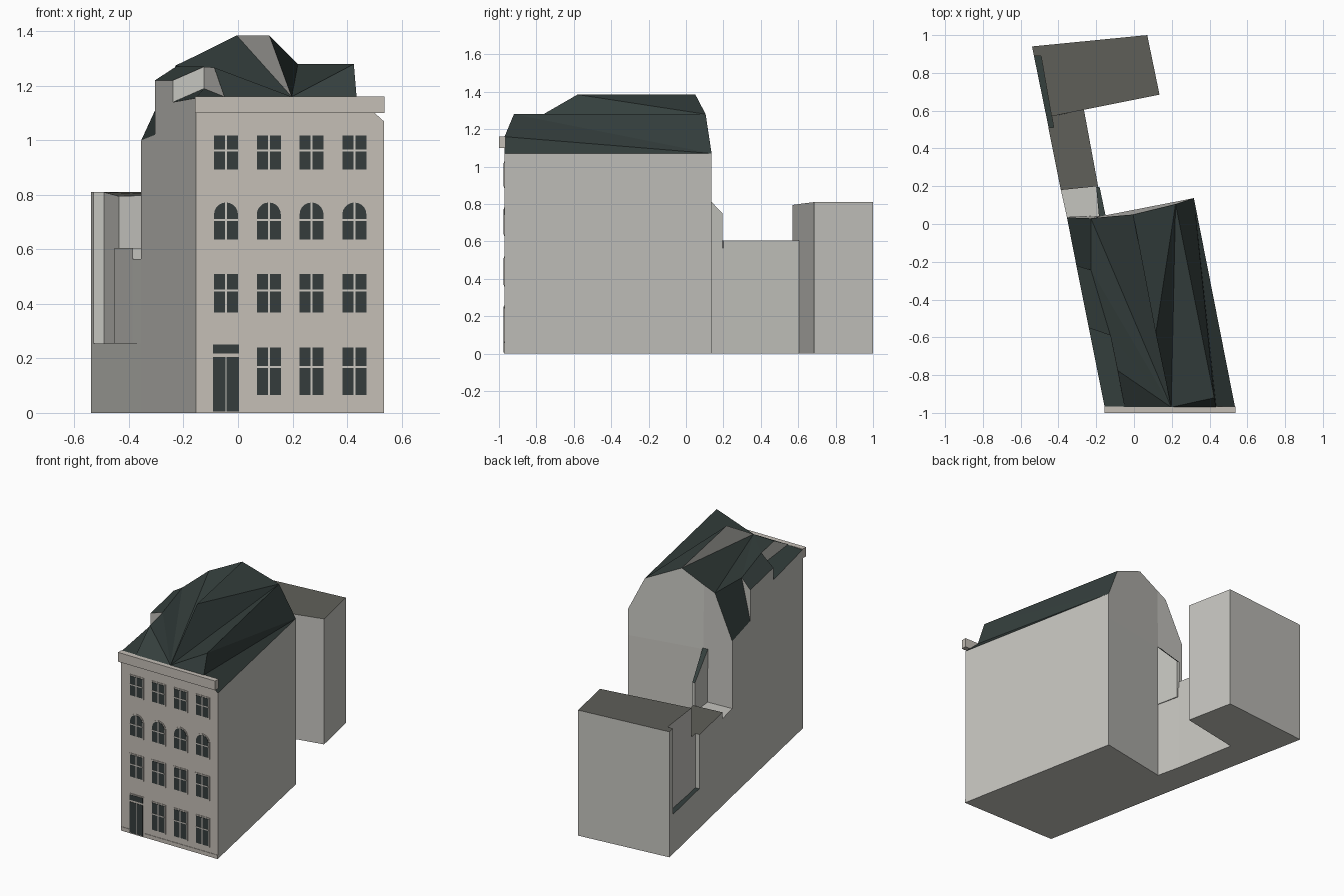
import bpy, bmesh, math
from mathutils import Vector

if "Cube" in bpy.data.objects:
    bpy.data.objects.remove(bpy.data.objects["Cube"])


def material(name, color):
    m = bpy.data.materials.new(name)
    m.diffuse_color = (*color, 1)
    m.use_nodes = True
    bsdf = next(n for n in m.node_tree.nodes if n.type == 'BSDF_PRINCIPLED')
    bsdf.inputs["Base Color"].default_value = (*color, 1)
    bsdf.inputs["Roughness"].default_value = 0.9
    return m


WALL = material("grey plaster", (0.56, 0.555, 0.52))
FACADE = material("warm stone", (0.56, 0.52, 0.47))
TRIM = material("pale trim", (0.60, 0.57, 0.53))
SLATE = material("dark slate", (0.035, 0.05, 0.047))
FLAT = material("flat roof grey", (0.115, 0.115, 0.10))
GLASS = material("dark glass", (0.036, 0.046, 0.046))


def build(name, verts, faces, mats):
    """faces: list of (vertex indices, material index)"""
    bm = bmesh.new()
    vs = [bm.verts.new(v) for v in verts]
    for idx, mat in faces:
        bm.faces.new([vs[i] for i in idx]).material_index = mat
    bmesh.ops.recalc_face_normals(bm, faces=bm.faces)
    mesh = bpy.data.meshes.new(name)
    bm.to_mesh(mesh)
    bm.free()
    for m in mats:
        mesh.materials.append(m)
    ob = bpy.data.objects.new(name, mesh)
    bpy.context.collection.objects.link(ob)
    return ob


def loft(name, low, high, mats):
    """Closed solid between two matching outlines; the last material covers the high end"""
    n = len(low)
    faces = [([i, (i + 1) % n, n + (i + 1) % n, n + i], 0) for i in range(n)]
    faces += [(list(range(n)), 0), (list(range(n, 2 * n)), len(mats) - 1)]
    return build(name, low + high, faces, mats)


def prism(name, outline, z0, tops, *mats):
    tops = tops if isinstance(tops, list) else [tops] * len(outline)
    return loft(name, [(x, y, z0) for x, y in outline],
                [(x, y, z) for (x, y), z in zip(outline, tops)], mats)


FRONT = -0.97


def plate(name, outline, depth, mat):
    """Thin plate standing on the front wall, outline in x and z"""
    return loft(name, [(x, FRONT, z) for x, z in outline],
                [(x, FRONT - depth, z) for x, z in outline], [mat])


def rect(x0, x1, z0, z1):
    return [(x0, z0), (x1, z0), (x1, z1), (x0, z1)]


def arch(cx, half, z0, z1):
    pts = [(cx - half, z0), (cx + half, z0)]
    return pts + [(cx + half * math.cos(math.pi * i / 10),
                   z1 - half + half * math.sin(math.pi * i / 10)) for i in range(11)]


def side_x(y):
    """x of the slanting party wall"""
    return -0.155 - 0.2016 * (y - FRONT)


# Main house: named corners, then walls and roof planes
P = {
    # ground, and the back wall at ledge height
    "g0": (-0.155, FRONT, 0), "g1": (0.535, FRONT, 0), "g2": (0.317, 0.137, 0),
    "g3": (-0.155, 0.045, 0), "g4": (-0.355, 0.035, 0),
    "h2": (0.317, 0.137, 0.9), "h3": (-0.155, 0.045, 0.9),
    # right eave and lower right ridge
    "d0": (0.535, FRONT, 1.07), "d1": (0.435, FRONT, 1.16), "d2": (0.425, -0.92, 1.28),
    "b0": (0.317, 0.137, 1.07), "b2": (0.22, 0.105, 1.28),
    # front valley point and main ridge
    "a": (0.197, FRONT, 1.16), "r1": (0.115, -0.58, 1.385), "r2": (-0.005, 0.05, 1.385),
    # rear left slope
    "k": (-0.155, 0.037, 1.31), "p": (-0.228, 0.03, 1.275), "l": (-0.355, 0.035, 1.0),
    "q": (-0.228, -0.243, 1.27),
    # left dormer and front left slope
    "w0": (-0.155, FRONT, 1.155), "e0": (-0.05, FRONT, 1.16), "e1": (-0.087, -0.775, 1.267),
    "e2": (-0.125, -0.59, 1.27), "e3": (-0.125, -0.59, 1.19),
    "f0": (-0.239, -0.55, 1.14), "f1": (-0.239, -0.55, 1.22),
    "f2": (-0.305, -0.22, 1.22), "f3": (-0.305, -0.22, 1.02),
}
WALLS = ["g0 g1 g2 g3 g4", "g1 g2 h2 b0 d0", "g2 g3 h3 h2", "h2 h3 k r2 b2 b0",
         "g3 g4 l p k h3", "g4 g0 w0 f0 f1 f2 f3 l", "f0 e3 e2 f1", "e0 e1 e2 e3",
         "f2 q f3", "a r1 r2"]
STREET = ["g0 g1 d0 d1 a e0 w0"]
ROOF = ["w0 e0 e3 f0", "d0 b0 d1", "d1 b0 d2", "d2 b0 b2", "d1 d2 a", "d2 b2 a",
        "b2 r1 a", "b2 r2 r1", "a r2 k p", "a p q", "a q e2", "a e2 e1", "a e1 e0",
        "e2 q f2 f1", "l f3 q p"]
keys = list(P)
house_faces = [([keys.index(k) for k in f.split()], mat)
               for mat, group in enumerate((WALLS, STREET, ROOF)) for f in group]
build("main_house", list(P.values()), house_faces, [WALL, FACADE, SLATE])

# Cornice and plinth
loft("cornice", [(x, FRONT + 0.005, z) for x, z in rect(-0.157, 0.537, 1.10, 1.16)],
     [(x, -1.0, z) for x, z in rect(-0.157, 0.537, 1.10, 1.16)], [FACADE])
plate("plinth", rect(-0.155, 0.535, 0, 0.025), 0.003, FACADE)

# Windows: bottom, top, transom bar height, arched
HALF, EDGE, BAR = 0.044, 0.008, 0.0035
FLOORS = [(0.066, 0.24, 0.169, False), (0.368, 0.51, 0.449, False),
          (0.636, 0.772, 0.708, True), (0.893, 1.018, 0.963, False)]
for col, cx in enumerate((-0.044, 0.113, 0.27, 0.427)):
    for row, (z0, z1, bar, arched) in enumerate(FLOORS):
        if row == 0 and col == 0:
            continue
        tag = f"{row}_{col}"
        if arched:
            frame = arch(cx, HALF + EDGE, z0 - EDGE, z1 + EDGE)
            pane = arch(cx, HALF, z0, z1)
        else:
            frame = rect(cx - HALF - EDGE, cx + HALF + EDGE, z0 - EDGE, z1 + EDGE)
            pane = rect(cx - HALF, cx + HALF, z0, z1)
        plate("window_frame_" + tag, frame, 0.003, FACADE)
        plate("window_glass_" + tag, pane, 0.005, GLASS)
        plate("window_mullion_" + tag, rect(cx - BAR, cx + BAR, z0, z1), 0.007, TRIM)
        plate("window_bar_" + tag, rect(cx - HALF, cx + HALF, bar - BAR, bar + BAR), 0.007, TRIM)

# Front door with a light above
dx = -0.044
plate("door_frame", rect(dx - 0.053, dx + 0.053, 0, 0.258), 0.004, FACADE)
plate("door_leaves", rect(dx - 0.047, dx + 0.047, 0.006, 0.205), 0.006, GLASS)
plate("door_light", rect(dx - 0.047, dx + 0.047, 0.217, 0.251), 0.006, GLASS)
plate("door_gap", rect(dx - 0.002, dx + 0.002, 0.006, 0.205), 0.007, TRIM)

# Rear base; its slate top shows only as the floor of the light well
prism("rear_base", [(-0.355, 0.035), (-0.155, 0.045), (-0.19, 0.2), (-0.265, 0.605),
                    (0.135, 0.685), (0.07, 1.0), (-0.54, 0.94)], 0, 0.255, WALL, SLATE)

# Small yard behind the house
prism("yard_floor", [(-0.355, 0.035), (-0.155, 0.045), (-0.19, 0.2), (-0.387, 0.18)],
      0.255, 0.565, WALL)

# Sloping wall beside the yard
prism("yard_wall", [(-0.185, 0.037), (-0.15, 0.042), (-0.182, 0.195), (-0.2, 0.195)],
      0.5, [0.91, 0.91, 0.75, 0.75], WALL, SLATE)

# Low wing and rear block, both notched by the light well
prism("low_wing", [(-0.387, 0.18), (-0.19, 0.2), (-0.265, 0.605), (-0.435, 0.57),
                   (-0.425, 0.51), (side_x(0.51), 0.51)], 0.255, 0.605, WALL, FLAT)
prism("rear_block", [(-0.437, 0.57), (-0.265, 0.605), (0.135, 0.685), (0.07, 1.0),
                     (-0.54, 0.94), (side_x(0.89), 0.89), (-0.492, 0.89)],
      0.255, [0.795, 0.80, 0.81, 0.81, 0.81, 0.81, 0.81], WALL, FLAT)
